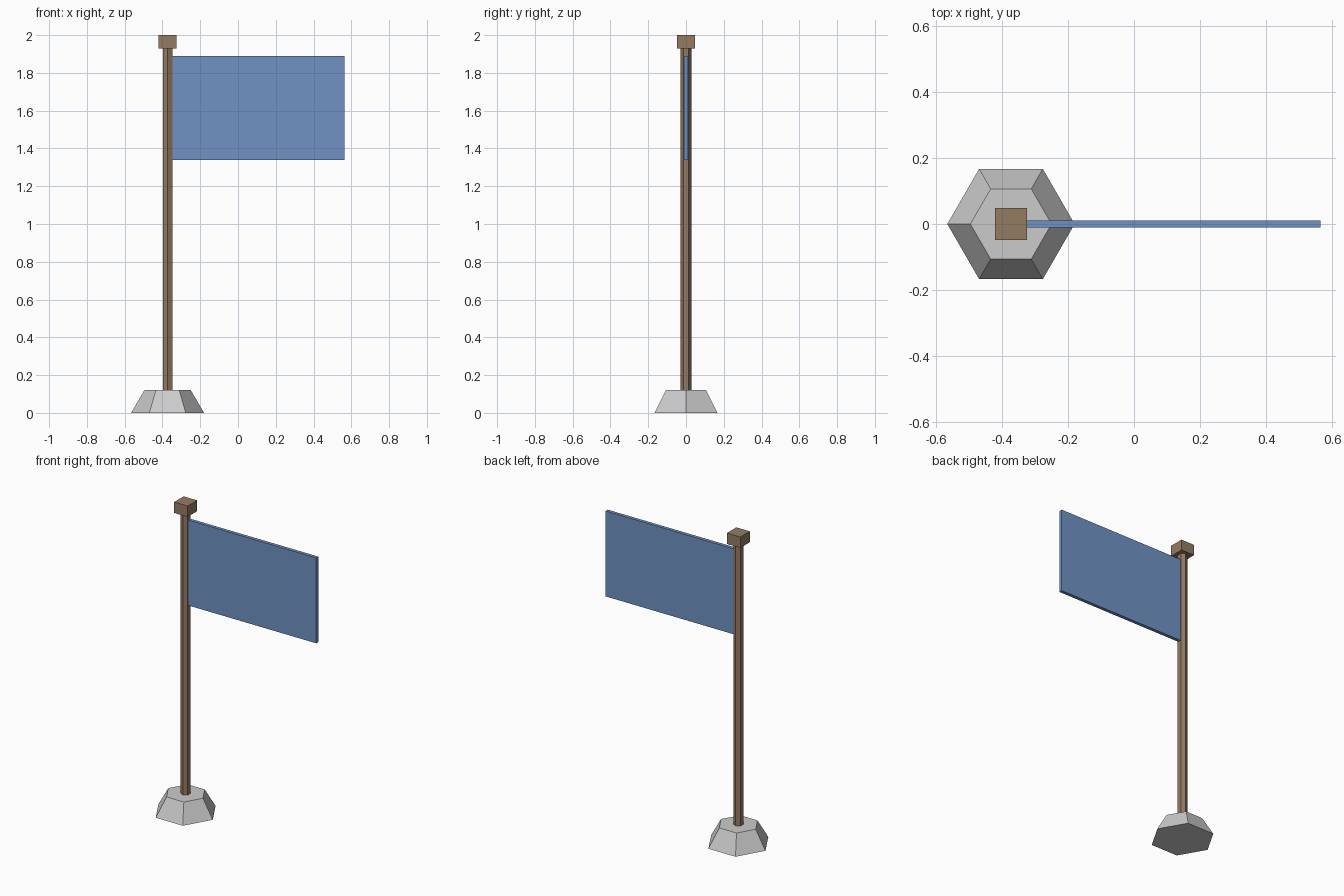
import bpy, math

if "Cube" in bpy.data.objects:
    bpy.data.objects.remove(bpy.data.objects["Cube"])

POLE_X = -0.373


def material(name, color):
    m = bpy.data.materials.new(name)
    m.diffuse_color = (*color, 1)
    m.use_nodes = True
    m.node_tree.nodes["Principled BSDF"].inputs["Base Color"].default_value = m.diffuse_color
    return m


wood = material("wood", (0.30, 0.20, 0.12))
cloth = material("blue_cloth", (0.16, 0.29, 0.55))


def hex_prism(name, r_bottom, r_top, z0, z1, turn, mat=None):
    bpy.ops.mesh.primitive_cone_add(vertices=6, radius1=r_bottom, radius2=r_top, depth=z1 - z0,
                                    location=(POLE_X, 0, (z0 + z1) / 2),
                                    rotation=(0, 0, math.radians(turn)))
    finish(name, mat)


def box(name, x0, x1, half_y, z0, z1, mat):
    bpy.ops.mesh.primitive_cube_add(size=1, location=((x0 + x1) / 2, 0, (z0 + z1) / 2))
    bpy.context.object.scale = (x1 - x0, 2 * half_y, z1 - z0)
    bpy.ops.object.transform_apply(location=False, rotation=False, scale=True)
    finish(name, mat)


def finish(name, mat):
    ob = bpy.context.object
    ob.name = name
    if mat:
        ob.data.materials.append(mat)


# Stone foot: corners on the x axis
hex_prism("base", 0.193, 0.123, 0, 0.12, 30)
# Pole: corners on the y axis, sunk slightly into foot and cap
hex_prism("pole", 0.029, 0.029, 0.10, 1.94, 0, wood)
# Square cap
box("cap", POLE_X - 0.048, POLE_X + 0.048, 0.048, 1.93, 2.0, wood)
# Flag panel
box("flag", -0.352, 0.565, 0.011, 1.34, 1.89, cloth)
